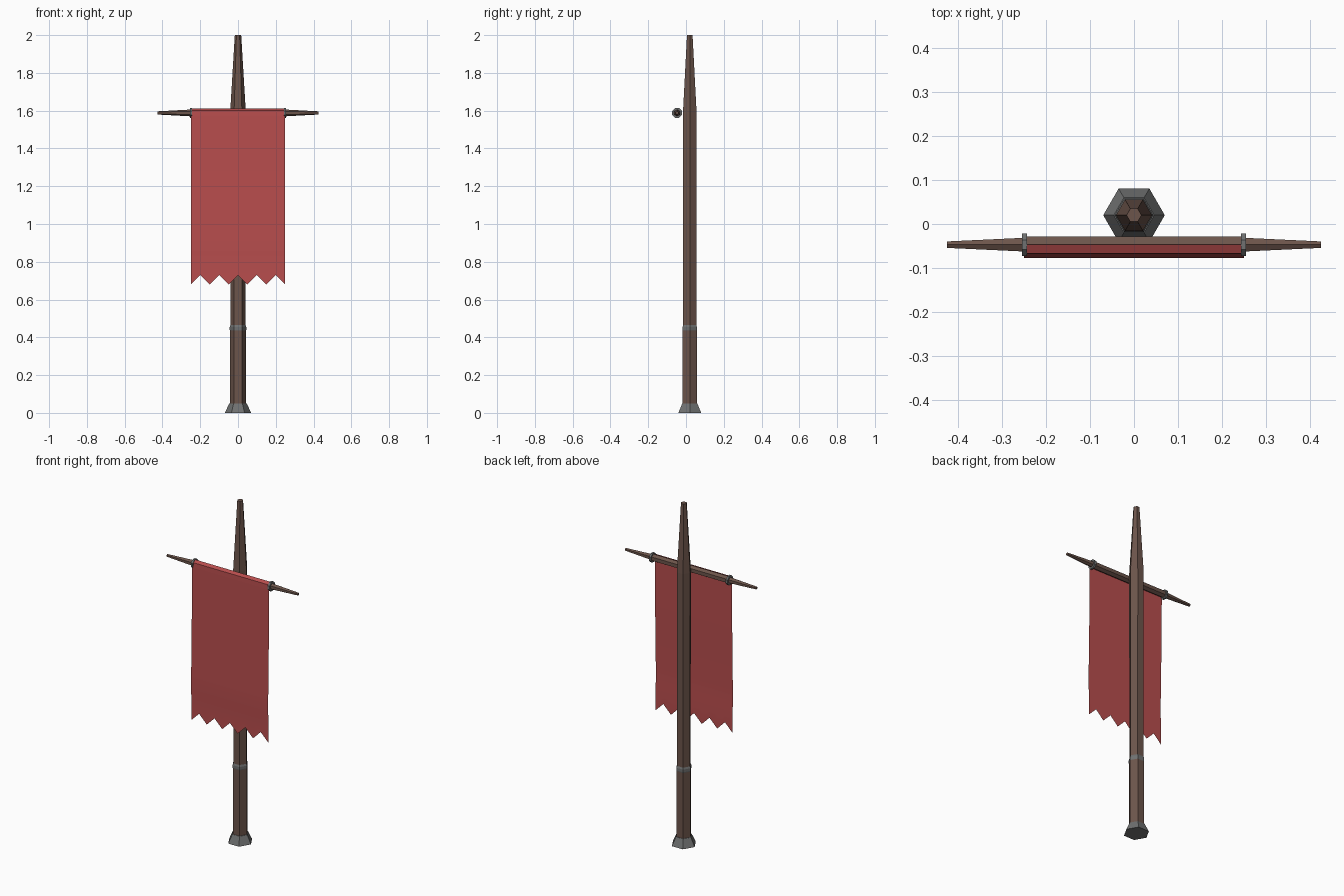
import bpy, bmesh, math
from mathutils import Matrix

cube = bpy.data.objects.get("Cube")
if cube:
    bpy.data.objects.remove(cube)


def material(name, rgb):
    m = bpy.data.materials.new(name)
    m.use_nodes = True
    col = (*rgb, 1)
    m.diffuse_color = col
    m.node_tree.nodes["Principled BSDF"].inputs["Base Color"].default_value = col
    return m


WOOD = material("dark wood", (0.15, 0.09, 0.07))
METAL = material("grey metal", (0.16, 0.165, 0.165))
CLOTH = material("red cloth", (0.48, 0.075, 0.075))


def finish(name, bm, mats):
    mesh = bpy.data.meshes.new(name)
    bm.to_mesh(mesh)
    bm.free()
    for m in mats:
        mesh.materials.append(m)
    ob = bpy.data.objects.new(name, mesh)
    bpy.context.collection.objects.link(ob)
    return ob


def turned(name, profile, sides, mat, matrix=Matrix(), phase=0.0):
    """Closed solid from (radius, height) rings around local z."""
    bm = bmesh.new()
    rings = []
    for r, h in profile:
        angles = [phase + math.tau * i / sides for i in range(sides)]
        rings.append([bm.verts.new((r * math.cos(a), r * math.sin(a), h)) for a in angles])
    for a, b in zip(rings, rings[1:]):
        for i in range(sides):
            j = (i + 1) % sides
            bm.faces.new((a[i], a[j], b[j], b[i]))
    bm.faces.new(rings[0][::-1])
    bm.faces.new(rings[-1])
    bm.transform(matrix)
    return finish(name, bm, [mat])


# Upright pole, foot and grip band
axis = Matrix.Translation((0, 0.02, 0))
turned("pole_foot", [(0.07, 0), (0.046, 0.05)], 6, METAL, axis)
turned("pole_grip", [(0.043, 0.04), (0.043, 0.435)], 6, WOOD, axis)
turned("grip_band", [(0.043, 0.435), (0.044, 0.44), (0.044, 0.455), (0.04, 0.465)], 6, METAL, axis)
turned("pole_shaft", [(0.04, 0.46), (0.041, 1.6), (0.017, 2.0)], 6, WOOD, axis)

# Crossbar with tapered ends, ridge uppermost
BAR_Y, BAR_Z = -0.047, 1.588
to_x = Matrix.Translation((0, BAR_Y, BAR_Z)) @ Matrix.Rotation(math.pi / 2, 4, 'Y')
turned("crossbar", [(0.0085, -0.425), (0.018, -0.25), (0.021, -0.245),
                    (0.021, 0.245), (0.018, 0.25), (0.0085, 0.425)], 6, WOOD, to_x)

# Rings holding the cloth
for side, x in (("left", 0.249), ("right", -0.249)):
    turned(side + "_ring", [(0.028, x - 0.006), (0.028, x + 0.006)], 8, METAL, to_x, math.pi / 8)

# Hanging cloth: folded over the bar, with a zigzag hem
fold = [(BAR_Y, 1.612), (-0.067, 1.602), (-0.068, 1.575), (-0.07, 1.4),
        (-0.073, 1.15), (-0.077, 0.95), (-0.077, 0.85), (-0.074, 0.78)]
TEETH, HALF = 5, 0.25
bm = bmesh.new()
columns = []
for i in range(2 * TEETH + 1):
    x = -HALF + HALF * i / TEETH
    hem = 0.73 if i % 2 else 0.68
    columns.append([bm.verts.new((x, y, z)) for y, z in fold + [(-0.075, hem)]])
for a, b in zip(columns, columns[1:]):
    for k in range(len(a) - 1):
        f = bm.faces.new((a[k], a[k + 1], b[k + 1], b[k]))
        f.smooth = k > 1
finish("banner_cloth", bm, [CLOTH])
